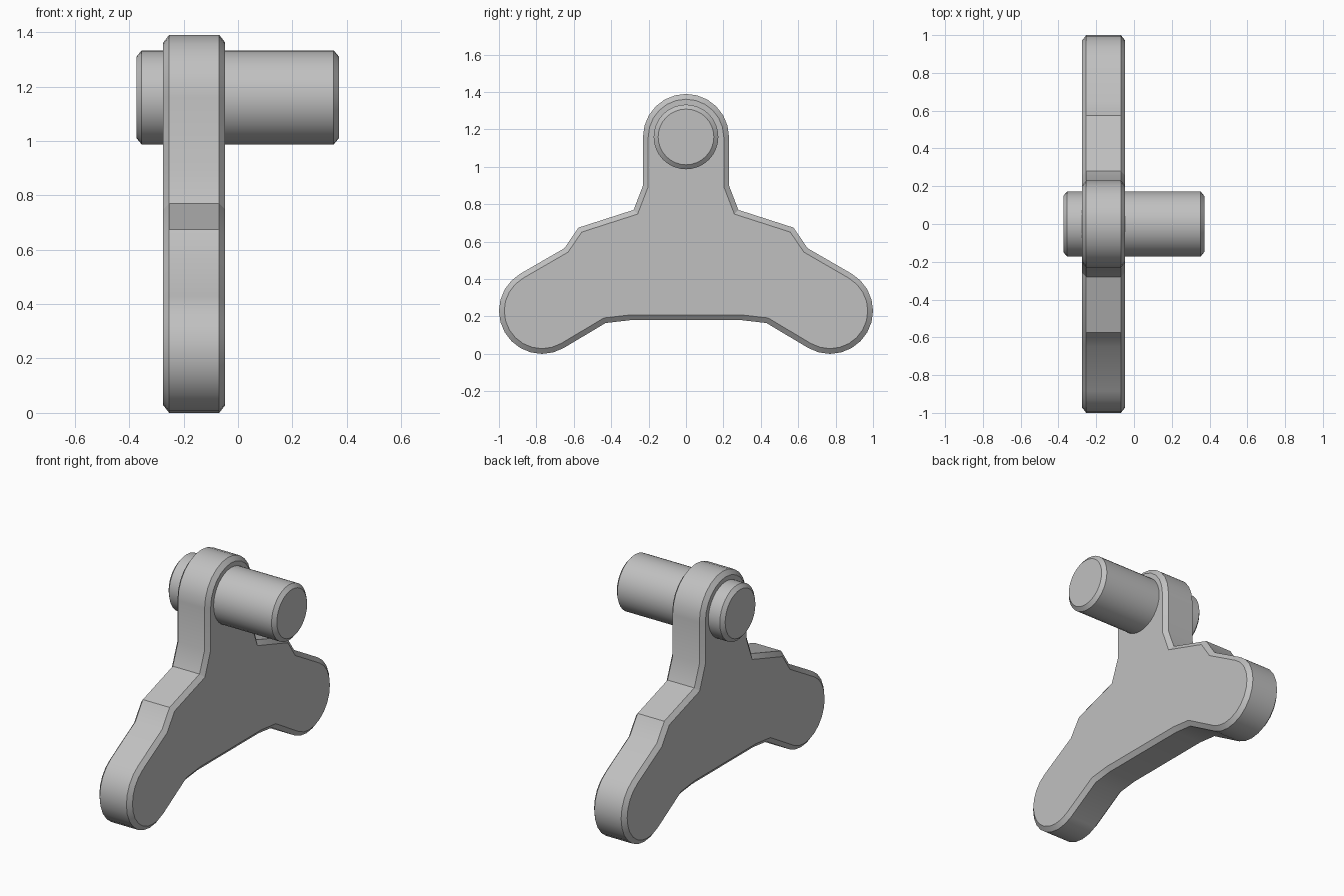
import bpy, bmesh
from math import radians, cos, sin, pi
from mathutils import Vector

cube = bpy.data.objects.get("Cube")
if cube:
    bpy.data.objects.remove(cube, do_unlink=True)

metal = bpy.data.materials.new("grey metal")
metal.use_nodes = True
grey = (0.53, 0.53, 0.53, 1)
metal.diffuse_color = grey
metal.node_tree.nodes["Principled BSDF"].inputs["Base Color"].default_value = grey


def arc(cy, cz, r, start, end, steps):
    angles = [radians(start + (end - start) * i / steps) for i in range(steps + 1)]
    return [Vector((cy + r * cos(a), cz + r * sin(a))) for a in angles]


def inset(points, d):
    """Shrink a clockwise outline by d, with mitred corners."""
    result = []
    for i, p in enumerate(points):
        a = (p - points[i - 1]).normalized()
        b = (points[(i + 1) % len(points)] - p).normalized()
        na, nb = Vector((a.y, -a.x)), Vector((b.y, -b.x))
        result.append(p + (na + nb) * d / (1 + na.dot(nb)))
    return result


def chamfered_prism(name, outline, x0, x1, depth, width, sharp):
    """Extrude a (y, z) outline along x with chamfered rims."""
    small = inset(outline, width)
    bm = bmesh.new()
    rings = [[bm.verts.new((x, *p)) for p in pts] for x, pts in
             ((x0, small), (x0 + depth, outline), (x1 - depth, outline), (x1, small))]
    for lower, upper in zip(rings, rings[1:]):
        for i in range(len(outline)):
            bm.faces.new((lower[i - 1], lower[i], upper[i], upper[i - 1]))
    bm.faces.new(rings[0])
    bm.faces.new(rings[-1][::-1])
    bmesh.ops.recalc_face_normals(bm, faces=bm.faces)
    mesh = bpy.data.meshes.new(name)
    bm.to_mesh(mesh)
    bm.free()
    mesh.materials.append(metal)
    obj = bpy.data.objects.new(name, mesh)
    bpy.context.collection.objects.link(obj)
    bpy.ops.object.select_all(action='DESELECT')
    obj.select_set(True)
    bpy.context.view_layer.objects.active = obj
    bpy.ops.object.shade_smooth_by_angle(angle=radians(sharp))
    return obj


# Lever plate: half outline clockwise from the top, then mirrored
half = arc(0, 1.16, 0.23, 90, 0, 6)
half += [Vector(p) for p in ((0.23, 0.9), (0.28, 0.77), (0.575, 0.675), (0.65, 0.565))]
half += arc(0.77, 0.23, 0.23, 60, -120, 12)
half += [Vector(p) for p in ((0.43, 0.165), (0.3, 0.18))]
mirrored = [Vector((-p.x, p.y)) for p in reversed(half[1:])]
chamfered_prism("lever_plate", half + mirrored, -0.275, -0.047, 0.022, 0.028, 30)

# Pivot pin through the round head of the plate
circle = arc(0, 1.16, 0.173, 360, 0, 32)[:-1]
chamfered_prism("pivot_pin", circle, -0.374, 0.372, 0.02, 0.024, 30)
